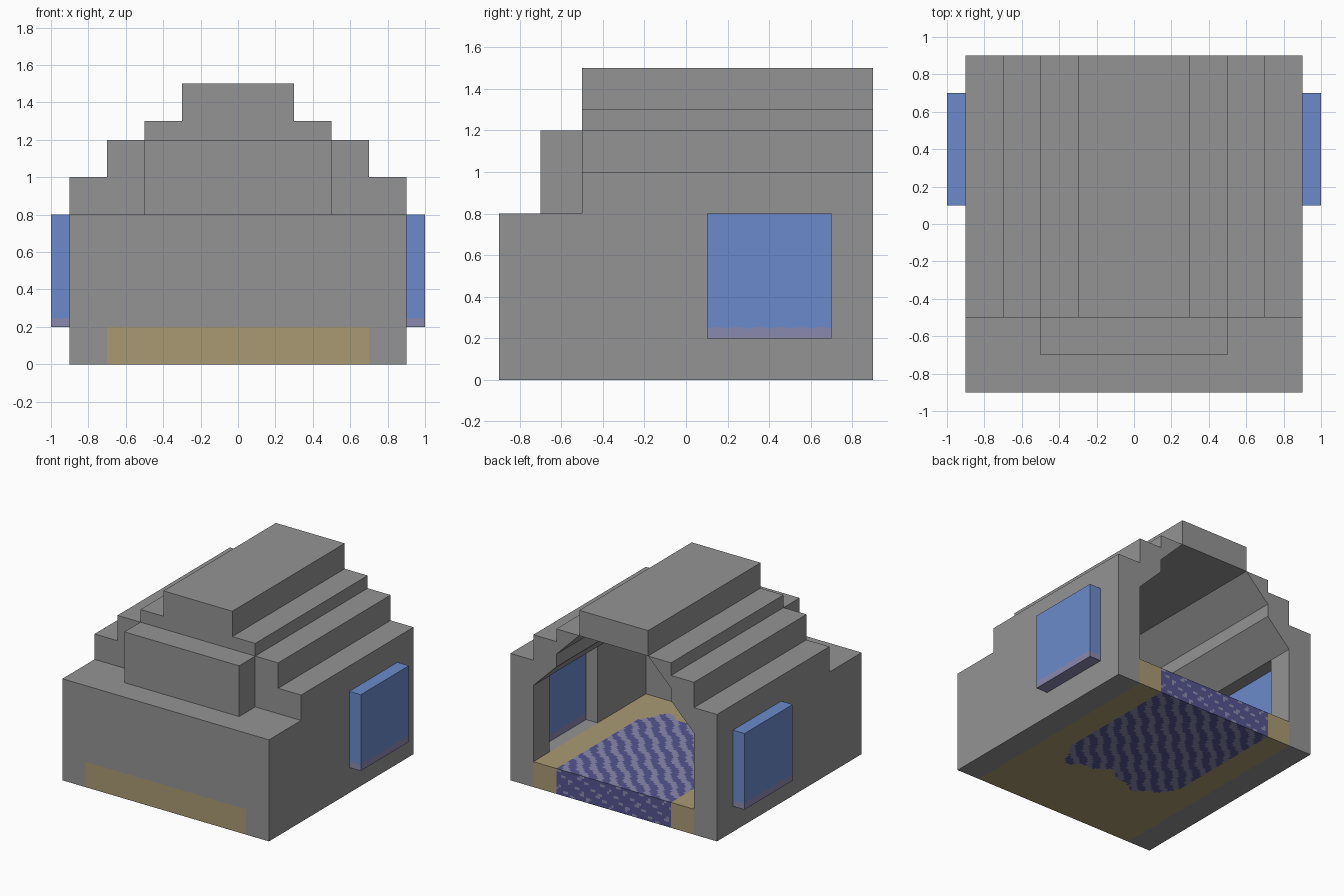
import bpy, bmesh, math
from mathutils import Vector

if "Cube" in bpy.data.objects:
    bpy.data.objects.remove(bpy.data.objects["Cube"])


def material(name, color):
    m = bpy.data.materials.new(name)
    m.diffuse_color = (*color, 1.0)
    m.use_nodes = True
    m.node_tree.nodes["Principled BSDF"].inputs["Base Color"].default_value = m.diffuse_color
    return m


STONE = material("grey stone", (0.296, 0.296, 0.296))
SAND = material("tan floor", (0.402, 0.323, 0.175))
BLUE = material("blue glass", (0.147, 0.258, 0.604))
LILAC = material("pale lilac", (0.254, 0.254, 0.43))
PURPLE = material("dark purple", (0.089, 0.089, 0.28))


def prism(name, points, axis, lo, hi, mat):
    """Extrude a flat outline from lo to hi along an axis."""
    def place(p, t):
        q = list(p)
        q.insert("xyz".index(axis), t)
        return Vector(q)
    bm = bmesh.new()
    a = [bm.verts.new(place(p, lo)) for p in points]
    b = [bm.verts.new(place(p, hi)) for p in points]
    n = len(points)
    bm.faces.new(a)
    bm.faces.new(b)
    for i in range(n):
        j = (i + 1) % n
        bm.faces.new((a[i], a[j], b[j], b[i]))
    bmesh.ops.recalc_face_normals(bm, faces=bm.faces[:])
    me = bpy.data.meshes.new(name)
    bm.to_mesh(me)
    bm.free()
    me.materials.append(mat)
    ob = bpy.data.objects.new(name, me)
    bpy.context.collection.objects.link(ob)
    return ob


def box(name, x, y, z, mat):
    return prism(name, [(x[0], y[0]), (x[1], y[0]), (x[1], y[1]), (x[0], y[1])],
                 "z", z[0], z[1], mat)


def mirror(ob):
    ob.modifiers.new("mirror", "MIRROR").use_axis = (True, False, False)


# Side walls, with a notch for each window
mirror(prism("side_walls", [(-0.9, 0), (0.9, 0), (0.9, 0.8), (0.7, 0.8), (0.7, 0.2),
                            (0.1, 0.2), (0.1, 0.8), (-0.9, 0.8)], "x", 0.7, 0.9, STONE))

# Stepped roof sides with sloped underside, and the flat ridge
under = [(0.3, 1.3), (0.5, 1.1), (0.5, 1.0), (0.7, 0.8)]
mirror(prism("roof_sides", [(0.9, 0.8), (0.9, 1.0), (0.7, 1.0), (0.7, 1.2),
                            (0.5, 1.2), (0.5, 1.3)] + under, "y", -0.5, 0.9, STONE))
box("roof_ridge", (-0.3, 0.3), (-0.5, 0.9), (1.3, 1.5), STONE)

# Closed front: thick lower wall, thin gable and raised block
box("front_wall", (-0.7, 0.7), (-0.9, -0.5), (0.2, 0.8), STONE)
prism("front_gable", under + [(-x, z) for x, z in reversed(under)], "y", -0.5, -0.48, STONE)
box("front_block", (-0.5, 0.5), (-0.7, -0.5), (0.8, 1.2), STONE)

# Windows: blue panes above a wavy lilac edge
wave = [(0.1 + 0.6 * i / 24, 0.246 + 0.008 * abs(math.sin(i * math.pi / 4)))
        for i in range(25)]
mirror(prism("window_panes", wave + [(0.7, 0.8), (0.1, 0.8)], "x", 0.8, 1.0, BLUE))
mirror(prism("window_lower_edge", [(0.1, 0.2)] + [(0.7, 0.2)] + wave[::-1],
             "x", 0.8, 1.0, LILAC))

# U-shaped floor border around the patterned inlay
FRONT = -0.34
prism("floor_border", [(-0.7, -0.9), (0.7, -0.9), (0.7, 0.9), (0.5, 0.9), (0.5, FRONT),
                       (-0.5, FRONT), (-0.5, 0.9), (-0.7, 0.9)], "z", 0, 0.2, SAND)

# Inlay: a finely cut slab, coloured in wavy diagonal stripes with a ragged front edge
inlay = box("floor_inlay", (-0.5, 0.5), (FRONT, 0.9), (0, 0.2), SAND)
me = inlay.data
me.materials.append(PURPLE)
me.materials.append(LILAC)
bm = bmesh.new()
bm.from_mesh(me)
step = 0.02
for axis, lo, hi in ((0, -0.5, 0.5), (1, FRONT, 0.9), (2, 0.0, 0.2)):
    for i in range(1, round((hi - lo) / step)):
        co, no = Vector(), Vector()
        co[axis] = lo + i * step
        no[axis] = 1
        bmesh.ops.bisect_plane(bm, geom=bm.verts[:] + bm.edges[:] + bm.faces[:],
                               plane_co=co, plane_no=no)
for f in bm.faces:
    x, y, z = f.calc_center_median()
    edge = -0.25 + 0.05 * math.sin(11 * x + 1) + 0.02 * math.sin(31 * x)
    edge += 0.12 * max(0, (abs(x) - 0.4) / 0.1)
    if y < edge:
        f.material_index = 0
    elif f.normal.y > 0.5:
        speck = math.sin(47 * x + 20 * z) * math.sin(75 * z + 13 * x)
        f.material_index = 2 if speck > 0.55 else 1
    else:
        d = x + y if f.normal.z > 0 else x - y
        e = x - y if f.normal.z > 0 else x + y
        s = math.sin(2 * math.pi * d / 0.14 + 0.7 * math.sin(17 * e))
        f.material_index = 2 if s > 0.15 else 1
bm.to_mesh(me)
bm.free()
